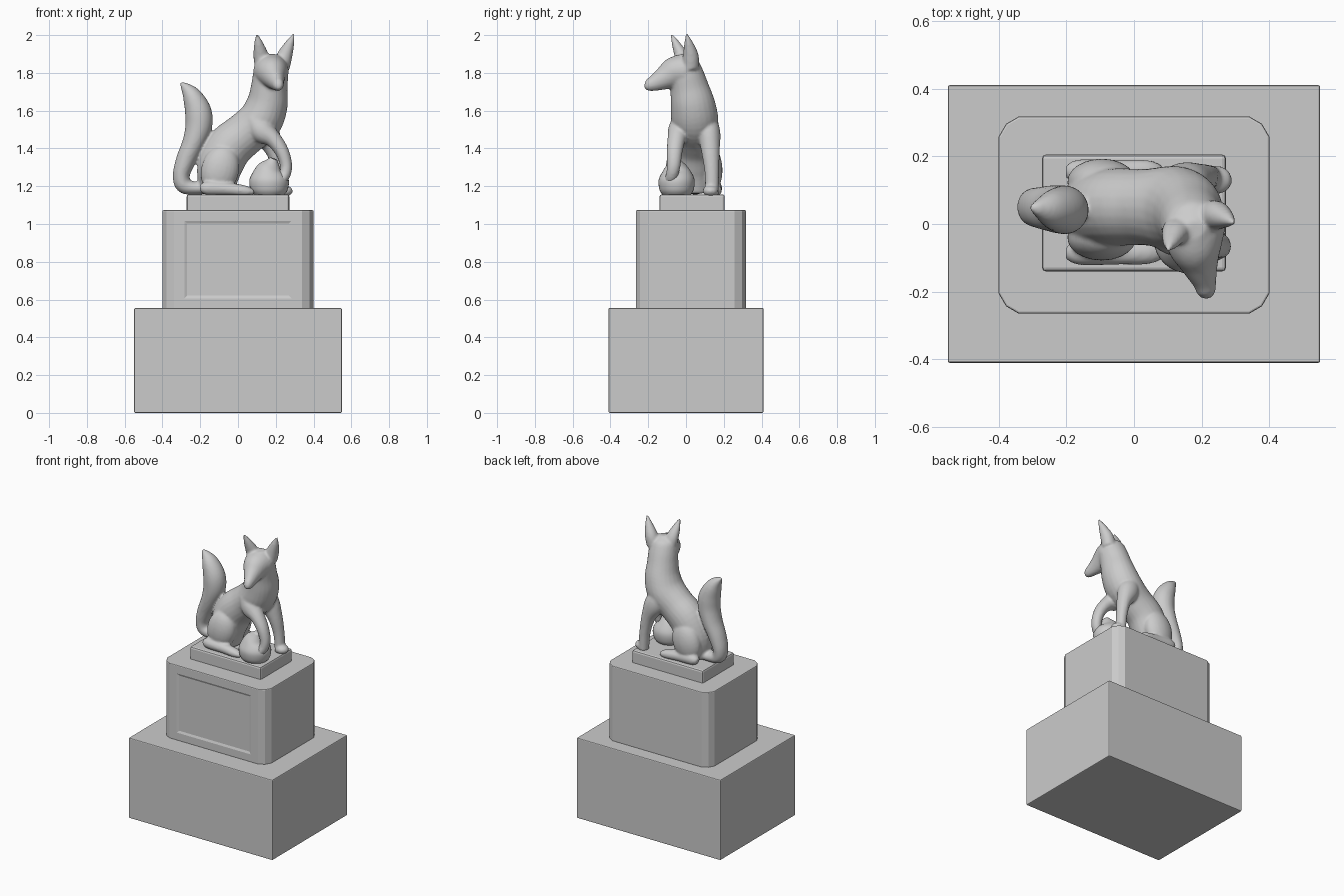
import bpy, bmesh, math
from mathutils import Vector, Matrix


def finish(bm, name):
    bmesh.ops.recalc_face_normals(bm, faces=bm.faces[:])
    me = bpy.data.meshes.new(name)
    bm.to_mesh(me)
    bm.free()
    ob = bpy.data.objects.new(name, me)
    bpy.context.collection.objects.link(ob)
    return ob


def block(name, x0, x1, y0, y1, z0, z1, cut=0.0, soft=0.006, panel=False):
    """Stone block with optional chamfered upright corners and front panel."""
    bm = bmesh.new()
    size = Matrix.Diagonal((x1 - x0, y1 - y0, z1 - z0, 1))
    mid = Matrix.Translation(((x0 + x1) / 2, (y0 + y1) / 2, (z0 + z1) / 2))
    bmesh.ops.create_cube(bm, size=1, matrix=mid @ size)
    if cut:
        up = [e for e in bm.edges if abs(e.verts[0].co.z - e.verts[1].co.z) > 0.01]
        bmesh.ops.bevel(bm, geom=up, offset=cut, segments=2, profile=0.4, affect='EDGES')
    if panel:
        bm.normal_update()
        front = [min(bm.faces, key=lambda f: f.calc_center_median().y)]
        bmesh.ops.inset_region(bm, faces=front, thickness=0.08)
        bmesh.ops.inset_region(bm, faces=front, thickness=0.02, depth=-0.006)
    ob = finish(bm, name)
    b = ob.modifiers.new("soft_edges", 'BEVEL')
    b.width, b.segments, b.limit_method, b.angle_limit = soft, 2, 'ANGLE', math.radians(50)
    return ob


def loft(bm, secs, side=(0, 1, 0), n=24, sub=5):
    """Elliptical tube through sections (x, y, z, in-plane radius, side radius)."""
    pts = []
    for i in range(len(secs) - 1):
        p = [secs[max(i - 1, 0)], secs[i], secs[i + 1], secs[min(i + 2, len(secs) - 1)]]
        for k in range(sub):
            t = k / sub
            pts.append([0.5 * (2 * b + (c - a) * t + (2 * a - 5 * b + 4 * c - d) * t * t
                               + (3 * b - a - 3 * c + d) * t ** 3) for a, b, c, d in zip(*p)])
    pts.append(list(secs[-1]))
    rings = []
    for i, p in enumerate(pts):
        t = Vector(pts[min(i + 1, len(pts) - 1)][:3]) - Vector(pts[max(i - 1, 0)][:3])
        t.normalize()
        s = Vector(side)
        s = (s - t * s.dot(t)).normalized()
        a = s.cross(t)
        ra, rb = max(p[3], 0.003), max(p[4], 0.003)
        rings.append([bm.verts.new(Vector(p[:3]) + a * ra * math.cos(w) + s * rb * math.sin(w))
                      for w in (2 * math.pi * j / n for j in range(n))])
    for r, q in zip(rings, rings[1:]):
        for j in range(n):
            bm.faces.new((r[j], r[(j + 1) % n], q[(j + 1) % n], q[j]))
    bm.faces.new(rings[0])
    bm.faces.new(rings[-1])


def ball(bm, c, r, tilt=0):
    m = Matrix.Translation(c) @ Matrix.Rotation(tilt, 4, 'Y') @ Matrix.Diagonal((*r, 1))
    bmesh.ops.create_uvsphere(bm, u_segments=24, v_segments=16, radius=1, matrix=m)


# Pedestal
block("lower_block", -0.55, 0.55, -0.41, 0.41, 0, 0.555)
block("upper_block", -0.40, 0.40, -0.265, 0.318, 0.55, 1.073, cut=0.06, panel=True)
block("plinth", -0.272, 0.272, -0.14, 0.205, 1.06, 1.157, soft=0.012)

fox = bmesh.new()
# Torso and neck
loft(fox, [(-0.11, .045, 1.165, .09, .09), (-0.10, .045, 1.29, .118, .115),
           (-0.05, .05, 1.40, .122, .115), (0.035, .05, 1.475, .116, .113),
           (0.115, .047, 1.545, .118, .125), (0.153, .037, 1.63, .110, .118),
           (0.165, .018, 1.72, .097, .103), (0.173, .0, 1.80, .092, .090),
           (0.176, -.015, 1.86, .078, .072), (0.177, -.02, 1.898, .03, .03)])
# Head and muzzle
loft(fox, [(0.173, .06, 1.81, .04, .04), (0.174, .0, 1.81, .085, .092),
           (0.180, -.06, 1.80, .085, .083), (0.193, -.115, 1.772, .063, .058),
           (0.208, -.17, 1.745, .042, .036), (0.214, -.205, 1.735, .03, .026),
           (0.216, -.22, 1.735, .012, .012)], side=(1, 0, 0))
# Ears
loft(fox, [(0.135, -.01, 1.83, .046, .04), (0.122, -.025, 1.89, .041, .036),
           (0.110, -.052, 1.95, .026, .023), (0.100, -.078, 2.008, .005, .005)])
loft(fox, [(0.228, .025, 1.83, .046, .045), (0.247, .025, 1.89, .041, .042),
           (0.272, .015, 1.95, .026, .026), (0.295, .003, 2.008, .005, .005)])
# Standing front leg and paw
loft(fox, [(0.11, .11, 1.56, .05, .05), (0.15, .122, 1.48, .07, .06),
           (0.195, .13, 1.38, .045, .048), (0.218, .137, 1.27, .034, .038),
           (0.228, .137, 1.15, .033, .036)])
ball(fox, (0.245, .13, 1.175), (.045, .042, .03))
# Raised front leg curving onto the jar
loft(fox, [(0.08, -.02, 1.56, .05, .05), (0.125, -.035, 1.495, .065, .06),
           (0.185, -.05, 1.45, .045, .048), (0.232, -.06, 1.385, .037, .042),
           (0.255, -.065, 1.31, .032, .036), (0.245, -.075, 1.255, .03, .032),
           (0.215, -.09, 1.225, .028, .03)])
# Haunches and hind feet
for cy, fy in ((-.04, -.085), (.125, .155)):
    ball(fox, (-0.095, cy, 1.285), (.10, .068, .135), 0.25)
    loft(fox, [(-0.20, fy, 1.185, .02, .02), (-0.16, fy, 1.19, .036, .036),
               (-0.05, fy, 1.185, .033, .035), (0.04, fy, 1.175, .028, .034),
               (0.085, fy, 1.168, .012, .018)])
# Tail
loft(fox, [(-0.13, .05, 1.20, .04, .05), (-0.22, .05, 1.19, .034, .045),
           (-0.285, .05, 1.205, .044, .05), (-0.30, .05, 1.26, .045, .055),
           (-0.275, .048, 1.34, .053, .062), (-0.235, .045, 1.43, .060, .07),
           (-0.208, .042, 1.52, .071, .072), (-0.212, .042, 1.60, .070, .07),
           (-0.245, .044, 1.68, .050, .055), (-0.285, .047, 1.73, .022, .025),
           (-0.308, .05, 1.748, .004, .004)])
body = finish(fox, "fox")
rm = body.modifiers.new("blend", 'REMESH')
rm.mode, rm.voxel_size, rm.use_smooth_shade = 'VOXEL', 0.008, True
sm = body.modifiers.new("soften", 'SMOOTH')
sm.factor, sm.iterations = 0.5, 4

# Jar under the raised paw
bm = bmesh.new()
loft(bm, [(0.165, -.05, 1.15, .075, .07), (0.165, -.05, 1.18, .098, .09),
          (0.165, -.05, 1.235, .104, .095), (0.168, -.052, 1.285, .076, .07),
          (0.18, -.055, 1.32, .042, .04), (0.19, -.058, 1.345, .02, .02)], n=32)
jar = finish(bm, "jar")
for p in jar.data.polygons:
    p.use_smooth = True
